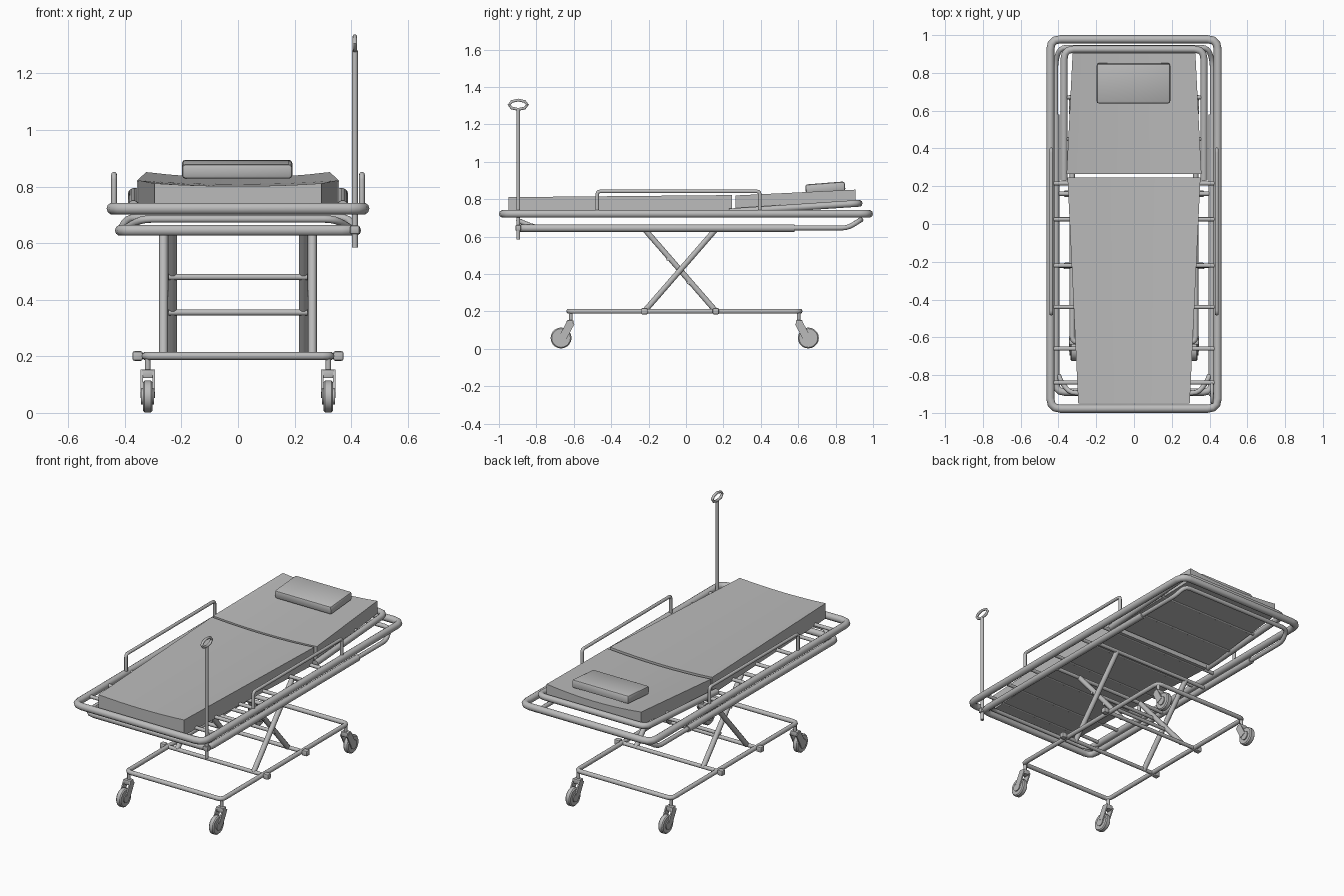
import bpy, bmesh, math
from mathutils import Vector, Matrix

cube = bpy.data.objects.get("Cube")
if cube:
    bpy.data.objects.remove(cube, do_unlink=True)

# One plain grey for the whole model
grey = bpy.data.materials.new("plain grey")
grey.use_nodes = True
GREY = (0.5, 0.5, 0.5, 1)
grey.diffuse_color = GREY
grey.node_tree.nodes["Principled BSDF"].inputs["Base Color"].default_value = GREY


def finish(obj):
    bpy.ops.object.select_all(action='DESELECT')
    obj.select_set(True)
    bpy.context.view_layer.objects.active = obj
    if obj.type == 'CURVE':
        bpy.ops.object.convert(target='MESH')
        obj = bpy.context.view_layer.objects.active
    obj.data.materials.clear()
    obj.data.materials.append(grey)
    bpy.ops.object.shade_smooth_by_angle(angle=math.radians(40))
    return obj


def rounded(points, radius, closed, steps=3):
    """Replace each corner of a path with a short arc."""
    pts = [Vector(p) for p in points]
    out = []
    for i, p in enumerate(pts):
        if not closed and i in (0, len(pts) - 1):
            out.append(p)
            continue
        a, b = pts[i - 1] - p, pts[(i + 1) % len(pts)] - p
        d = min(radius, a.length * 0.45, b.length * 0.45)
        start, end = p + a.normalized() * d, p + b.normalized() * d
        for k in range(steps + 1):
            t = k / steps
            out.append(start * (1 - t) ** 2 + p * 2 * t * (1 - t) + end * t ** 2)
    return out


def tube(name, points, r, bend=0.0, closed=False):
    path = rounded(points, bend, closed) if bend else [Vector(p) for p in points]
    curve = bpy.data.curves.new(name, 'CURVE')
    curve.dimensions = '3D'
    curve.bevel_depth = r
    curve.bevel_resolution = 3
    curve.use_fill_caps = True
    spline = curve.splines.new('POLY')
    spline.points.add(len(path) - 1)
    for sp, p in zip(spline.points, path):
        sp.co = (*p, 1)
    spline.use_cyclic_u = closed
    obj = bpy.data.objects.new(name, curve)
    bpy.context.collection.objects.link(obj)
    return finish(obj)


def mesh_object(name, bm):
    bmesh.ops.recalc_face_normals(bm, faces=bm.faces)
    mesh = bpy.data.meshes.new(name)
    bm.to_mesh(mesh)
    bm.free()
    obj = bpy.data.objects.new(name, mesh)
    bpy.context.collection.objects.link(obj)
    return finish(obj)


def box(name, center, size, tilt=0.0, bevel=0.0):
    bm = bmesh.new()
    bmesh.ops.create_cube(bm, size=1, matrix=Matrix.Diagonal((*size, 1)))
    if bevel:
        bmesh.ops.bevel(bm, geom=bm.edges[:], offset=bevel, segments=2,
                        profile=0.5, affect='EDGES')
    bm.transform(Matrix.Translation(center) @ Matrix.Rotation(tilt, 4, 'X'))
    return mesh_object(name, bm)


def disc(name, center, r, width, bevel=0.0):
    bm = bmesh.new()
    bmesh.ops.create_cone(bm, cap_ends=True, segments=20, radius1=r, radius2=r, depth=width)
    if bevel:
        rims = [e for e in bm.edges if abs(e.verts[0].co.z - e.verts[1].co.z) < width / 2]
        bmesh.ops.bevel(bm, geom=rims, offset=bevel, segments=1, affect='EDGES')
    bm.transform(Matrix.Translation(center) @ Matrix.Rotation(math.pi / 2, 4, 'Y'))
    return mesh_object(name, bm)


def cushion(name, sections, columns=8):
    """Loft of (y, half width, bottom, edge top, sag) with a dished top."""
    bm = bmesh.new()
    rings = []
    for y, w, low, high, sag in sections:
        ring = [bm.verts.new((-w, y, low)), bm.verts.new((w, y, low))]
        for i in range(columns + 1):
            u = 1 - 2 * i / columns
            ring.append(bm.verts.new((u * w, y, high - sag * (1 - u * u))))
        rings.append(ring)
    n = len(rings[0])
    for a, b in zip(rings, rings[1:]):
        for i in range(n):
            j = (i + 1) % n
            bm.faces.new((a[i], a[j], b[j], b[i]))
    bm.faces.new(rings[0])
    bm.faces.new(rings[-1])
    return mesh_object(name, bm)


def loop(x, y0, y1, z):
    return [(-x, y0, z), (x, y0, z), (x, y1, z), (-x, y1, z)]


# Bumper frame around the bed
tube("bumper_frame", loop(0.443, -0.978, 0.978, 0.722), 0.0215, 0.055, True)

# Lower frame sleeves and the bent-up extension at the head end
tube("lower_frame", [(-0.415, 0.58, 0.645), (-0.415, -0.89, 0.645),
                     (0.415, -0.89, 0.645), (0.415, 0.58, 0.645)], 0.02, 0.05)
tube("head_extension", [(-0.415, 0.5, 0.646), (-0.415, 0.865, 0.646), (-0.39, 0.935, 0.69),
                        (0.39, 0.935, 0.69), (0.415, 0.865, 0.646), (0.415, 0.5, 0.646)],
     0.0135, 0.035)
tube("foot_bend", [(-0.40, -0.80, 0.65), (-0.385, -0.835, 0.66), (-0.34, -0.895, 0.685),
                   (0.34, -0.895, 0.685), (0.385, -0.835, 0.66), (0.40, -0.80, 0.65)],
     0.013, 0.035)

# Backrest frame
tube("backrest_frame", [(-0.37, 0.23, 0.732), (-0.37, 0.925, 0.778),
                        (0.37, 0.925, 0.778), (0.37, 0.23, 0.732)], 0.019, 0.05)

# Slats, mostly sunk into the underside of the mattress
for y in (-0.84, -0.66, -0.44, -0.22, 0.025, 0.215):
    tube("bed_slat", [(-0.44, y, 0.722), (0.44, y, 0.722)], 0.011)
for y in (0.45, 0.67):
    z = 0.732 + (y - 0.23) * 0.066
    tube("backrest_slat", [(-0.37, y, z), (0.37, y, z)], 0.01)

# Mattress and pillow
cushion("mattress_leg_section", [(-0.95, 0.295, 0.715, 0.811, 0.010),
                                 (0.245, 0.352, 0.715, 0.822, 0.013)])
cushion("mattress_head_section", [(0.265, 0.357, 0.728, 0.820, 0.013),
                                  (0.905, 0.325, 0.772, 0.851, 0.020)])
box("pillow", (-0.003, 0.745, 0.861), (0.39, 0.212, 0.052), math.radians(4.5), 0.012)

# Side rails
for s in (-1, 1):
    x = s * 0.438
    tube("side_rail", [(x, -0.475, 0.72), (x, -0.475, 0.842),
                       (x, 0.395, 0.842), (x, 0.395, 0.72)], 0.010, 0.018)

# Drip pole with an oval loop
tube("drip_pole", [(0.413, -0.897, 0.585), (0.413, -0.897, 1.28)], 0.011)
tube("drip_loop", [(0.413, -0.897 + 0.049 * math.cos(a), 1.305 + 0.025 * math.sin(a))
                   for a in (k * math.pi / 4 for k in range(8))], 0.008, 0, True)
box("pole_clamp", (0.413, -0.897, 0.647), (0.034, 0.03, 0.03), 0, 0.006)

# Scissor lift
FRONT, BACK, TOP, BASE = -0.222, 0.16, 0.64, 0.201
for s in (-1, 1):
    tube("outer_scissor_leg", [(s * 0.263, BACK, TOP), (s * 0.263, FRONT, BASE)], 0.0155)
    tube("inner_scissor_leg", [(s * 0.231, FRONT, TOP), (s * 0.231, BACK, BASE)], 0.0155)
for z in (0.48, 0.355):
    y = FRONT + (TOP - z) / (TOP - BASE) * (BACK - FRONT) - 0.012
    tube("scissor_crossbar", [(-0.246, y, z), (0.246, y, z)], 0.011)

# Wheeled base
tube("base_frame", loop(0.327, -0.626, 0.609, BASE), 0.014, 0.03, True)
for y in (FRONT, BACK):
    tube("upper_crossbar", [(-0.415, y, TOP), (0.415, y, TOP)], 0.012)
    tube("base_crossbar", [(-0.36, y, BASE), (0.36, y, BASE)], 0.012)
    for s in (-1, 1):
        box("crossbar_end", (s * 0.355, y, BASE), (0.036, 0.034, 0.034), 0, 0.007)

# Casters, trailing outwards
for y, d in ((-0.616, -1), (0.602, 1)):
    for s in (-1, 1):
        x = s * 0.319
        hub = (x, y + d * 0.052, 0.058)
        tube("caster_stem", [(x, y, BASE), (x, y, 0.13)], 0.010)
        box("caster_head", (x, y + d * 0.004, 0.138), (0.046, 0.036, 0.03), 0, 0.004)
        disc("caster_wheel", hub, 0.056, 0.034, 0.006)
        disc("caster_hub", hub, 0.028, 0.046)
        for side in (-1, 1):
            box("caster_fork", (x + side * 0.0215, y + d * 0.02, 0.103),
                (0.008, 0.042, 0.09), d * math.radians(28))
